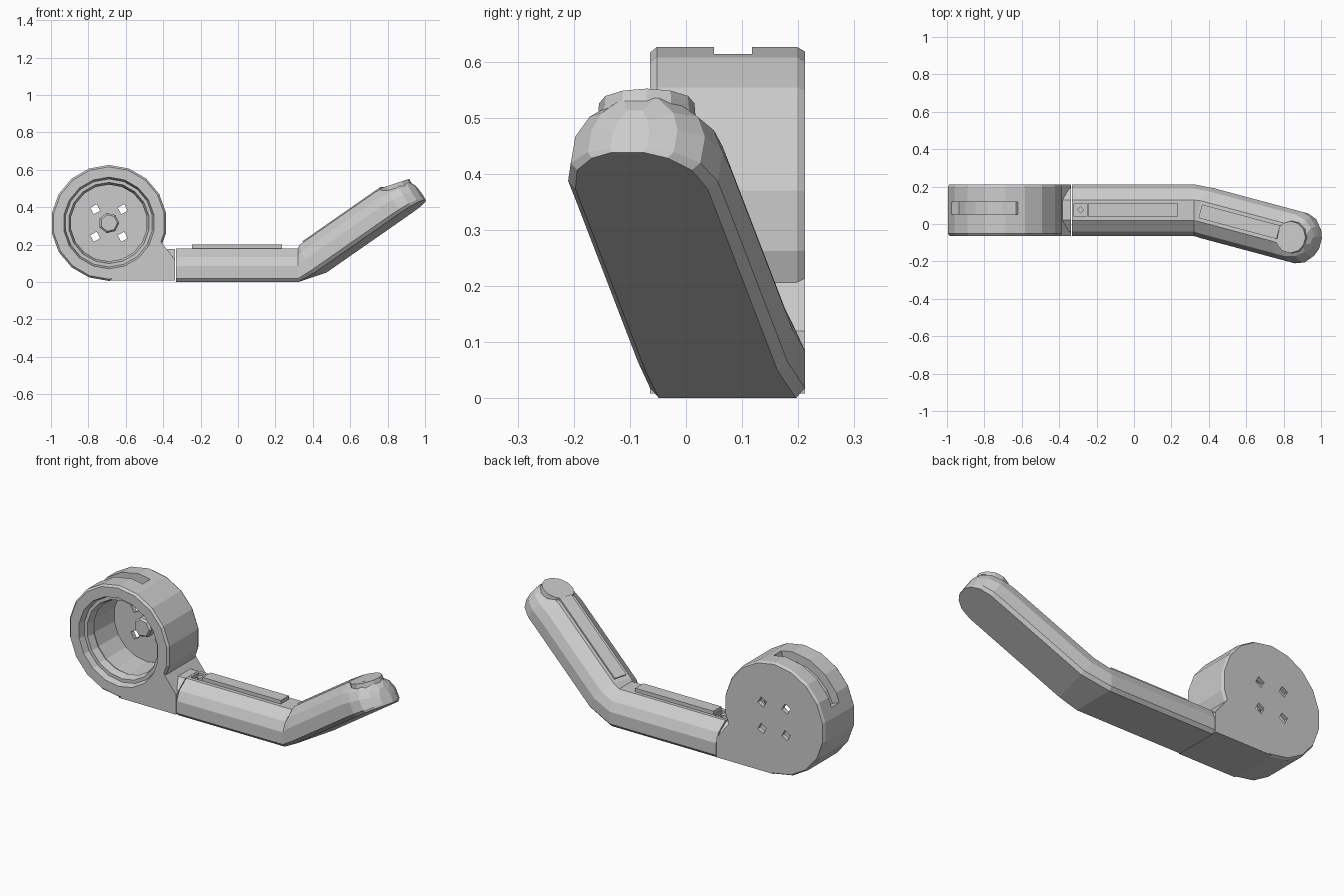
import bpy, bmesh
from math import sin, cos, pi, radians
from mathutils import Vector, Matrix

if "Cube" in bpy.data.objects:
    bpy.data.objects.remove(bpy.data.objects["Cube"])

CX, CZ = -0.69, 0.316      # drum axis
Y0, Y1 = -0.064, 0.212     # front and back of the body


def finish(name, bm):
    bmesh.ops.remove_doubles(bm, verts=bm.verts, dist=1e-5)
    bmesh.ops.recalc_face_normals(bm, faces=bm.faces)
    me = bpy.data.meshes.new(name)
    bm.to_mesh(me)
    bm.free()
    ob = bpy.data.objects.new(name, me)
    bpy.context.collection.objects.link(ob)
    return ob


def loft(name, rings, caps=True):
    """Skin a list of closed rings of points."""
    bm = bmesh.new()
    vs = [[bm.verts.new(p) for p in r] for r in rings]
    n = len(vs[0])
    for a, b in zip(vs, vs[1:]):
        for i in range(n):
            j = (i + 1) % n
            bm.faces.new((a[i], a[j], b[j], b[i]))
    if caps:
        bm.faces.new(vs[0])
        bm.faces.new(vs[-1])
    return finish(name, bm)


def prism(name, pts, y0, y1):
    """Extrude an x-z outline along y."""
    return loft(name, [[(x, y, z) for x, z in pts] for y in (y0, y1)])


def ring(r, y, n, cx=CX, cz=CZ, a0=0.0):
    return [(cx + r * cos(a0 + 2 * pi * i / n), y, cz + r * sin(a0 + 2 * pi * i / n)) for i in range(n)]


def box(name, size, mat):
    bm = bmesh.new()
    bmesh.ops.create_cube(bm, size=1)
    bmesh.ops.scale(bm, vec=size, verts=bm.verts)
    bm.transform(mat)
    return finish(name, bm)


def cut(ob, cutter):
    m = ob.modifiers.new("cut", 'BOOLEAN')
    m.operation, m.solver, m.object = 'DIFFERENCE', 'EXACT', cutter
    bpy.context.view_layer.objects.active = ob
    bpy.ops.object.modifier_apply(modifier=m.name)
    bpy.data.objects.remove(cutter)


# Hollow drum, open at the front, with a stepped rim
profile = [(0.302, Y1), (0.31, 0.198), (0.31, -0.052), (0.30, Y0), (0.245, Y0),
           (0.235, -0.03), (0.217, -0.03), (0.205, 0.01), (0.215, 0.03), (0.205, 0.188)]
drum = loft("drum", [ring(r, y, 18, a0=pi / 18) for r, y in profile])

# Groove over the top left of the drum
angles = [radians(77 + 83 * i / 5) for i in range(6)]
arc = [(CX + r * cos(a), CZ + r * sin(a)) for r, seq in ((0.262, angles), (0.37, angles[::-1])) for a in seq]
cut(drum, prism("groove_cutter", arc, 0.05, 0.118))

# Four vent holes in the back wall
for i in range(4):
    a = pi / 4 + i * pi / 2
    x, z = CX + 0.104 * cos(a), CZ + 0.104 * sin(a)
    cut(drum, loft("vent_cutter", [ring(0.028, y, 4, x, z, a + 0.5) for y in (0.15, 0.25)]))

# Hub boss inside the drum
loft("hub", [ring(0.055, 0.195, 7), ring(0.055, 0.15, 7), ring(0.045, 0.14, 7)])

# Base wedge joining drum to arm
prism("drum_base", [(-0.69, 0.008), (-0.337, 0.008), (-0.337, 0.12), (-0.40, 0.20),
                    (-0.43, 0.24), (-0.55, 0.09)], Y0, Y1)

# Flat-bottomed, round-topped section shared by neck and arm
half = [(0.122, 0), (0.138, 0.018), (0.138, 0.085), (0.115, 0.135), (0.055, 0.18)]
section = half + [(-s, h) for s, h in reversed(half)]


def frame(d):
    d = Vector(d).normalized()
    side = Vector((0, 0, 1)).cross(d).normalized()
    return d, side, d.cross(side)


def slice_at(p, d, w=1.0, h=1.0):
    _, side, up = frame(d)
    return [Vector(p) + side * s * w + up * t * h for s, t in section]


FLAT, RISE = Vector((1, 0, 0)), Vector((0.56, -0.15, 0.39)).normalized()
loft("neck", [slice_at((-0.46, 0.074, 0.008), FLAT, 0.98, 0.94),
              slice_at((-0.337, 0.074, 0.008), FLAT, 0.98, 0.94)])

# Bent arm with a rounded tip
bend = Vector((0.44, 0.045, 0.05))
tip = Vector((1.0, -0.105, 0.44))
rings = [slice_at((-0.332, 0.074, 0), FLAT), slice_at((0.32, 0.074, 0), FLAT),
         slice_at(bend, RISE), slice_at(tip - RISE * 0.185, RISE)]
for deg, h in ((0, 0.93), (30, 0.85), (55, 0.72), (76, 0.5)):
    a = radians(deg)
    rings.append(slice_at(tip - RISE * 0.12 * (1 - sin(a)), RISE, cos(a), h))
arm = loft("arm", rings)

# Square socket with a small diamond peg
cut(arm, box("socket_cutter", (0.07, 0.07, 0.06), Matrix.Translation((-0.285, 0.075, 0.19))))
box("socket_peg", (0.028, 0.028, 0.03),
    Matrix.Translation((-0.285, 0.075, 0.165)) @ Matrix.Rotation(pi / 4, 4, 'Z'))

# Raised strips on both halves of the arm
box("lower_strip", (0.48, 0.07, 0.04), Matrix.Translation((-0.005, 0.075, 0.18)))
d, side, up = frame(RISE)
mid = bend + up * 0.179 + d * 0.28
rot = Matrix((d, side, up)).transposed().to_4x4()
box("upper_strip", (0.52, 0.075, 0.02), Matrix.Translation(mid) @ rot)

# Tilted round button near the tip
bm = bmesh.new()
bmesh.ops.create_cone(bm, cap_ends=True, segments=12, radius1=0.09, radius2=0.085, depth=0.06)
bm.transform(Matrix.Translation((0.845, -0.07, 0.497)) @ Matrix.Rotation(radians(-18), 4, 'Y'))
finish("button", bm)
